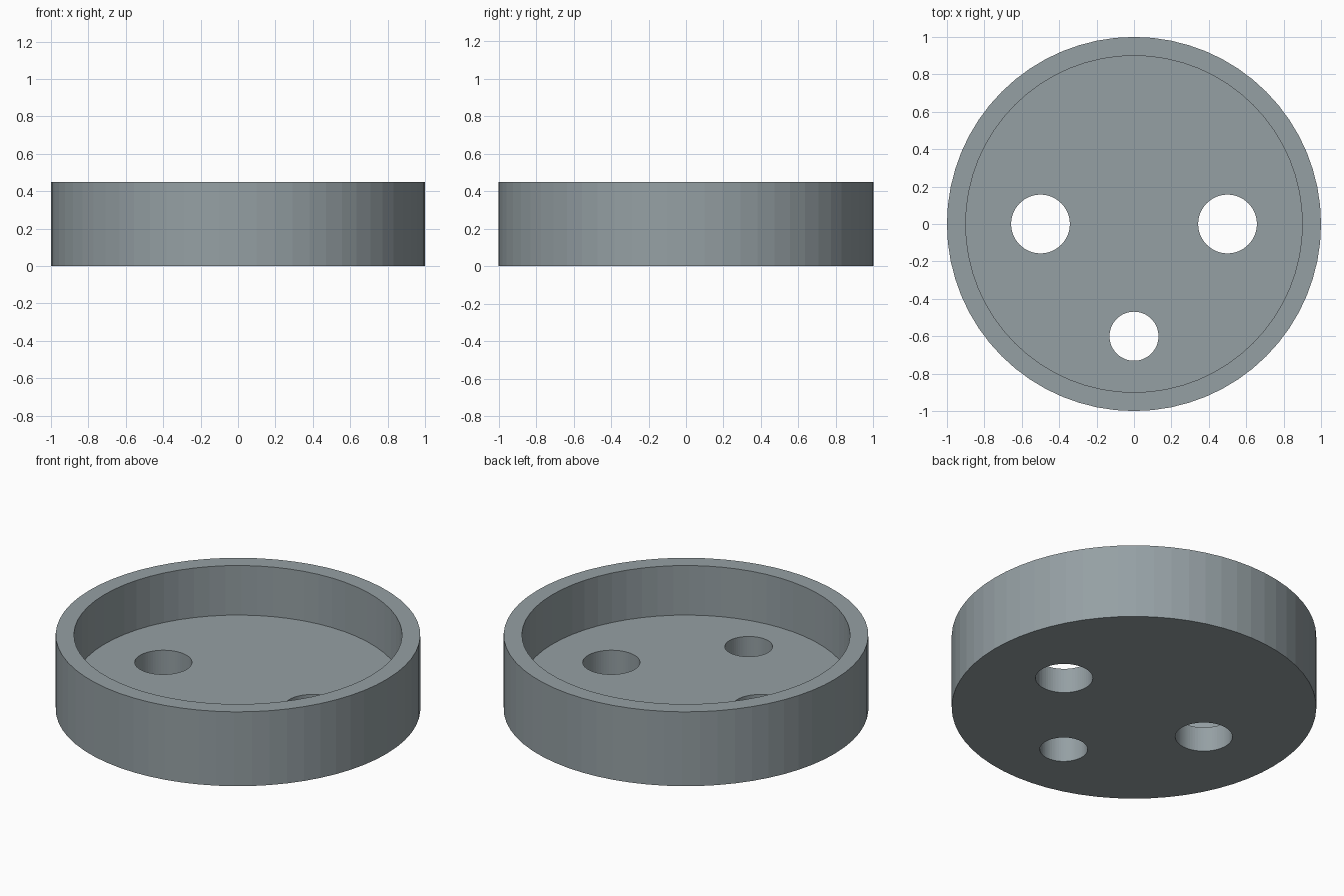
import bpy

if "Cube" in bpy.data.objects:
    bpy.data.objects.remove(bpy.data.objects["Cube"])

SIDES = 64


def cylinder(name, radius, z0, z1, x=0.0, y=0.0):
    bpy.ops.mesh.primitive_cylinder_add(vertices=SIDES, radius=radius, depth=z1 - z0,
                                        location=(x, y, (z0 + z1) / 2))
    obj = bpy.context.object
    obj.name = name
    return obj


def cut(target, cutter):
    mod = target.modifiers.new(cutter.name, 'BOOLEAN')
    mod.operation = 'DIFFERENCE'
    mod.solver = 'EXACT'
    mod.object = cutter
    bpy.context.view_layer.objects.active = target
    bpy.ops.object.modifier_apply(modifier=mod.name)
    bpy.data.objects.remove(cutter, do_unlink=True)


# Round tray body
tray = cylinder("round_tray", 1.0, 0.0, 0.45)

# Recess leaving a thin rim and a thick floor
cut(tray, cylinder("recess", 0.9, 0.15, 0.6))

# Two large side holes and one smaller front hole through the floor
for x, y, r in ((-0.5, 0.0, 0.157), (0.5, 0.0, 0.157), (0.0, -0.6, 0.131)):
    cut(tray, cylinder("floor_hole", r, -0.2, 0.3, x, y))

# Dark blue-grey finish
finish = bpy.data.materials.new("slate_grey")
finish.diffuse_color = (0.30, 0.35, 0.37, 1.0)
finish.use_nodes = True
finish.node_tree.nodes["Principled BSDF"].inputs["Base Color"].default_value = finish.diffuse_color
tray.data.materials.clear()
tray.data.materials.append(finish)
